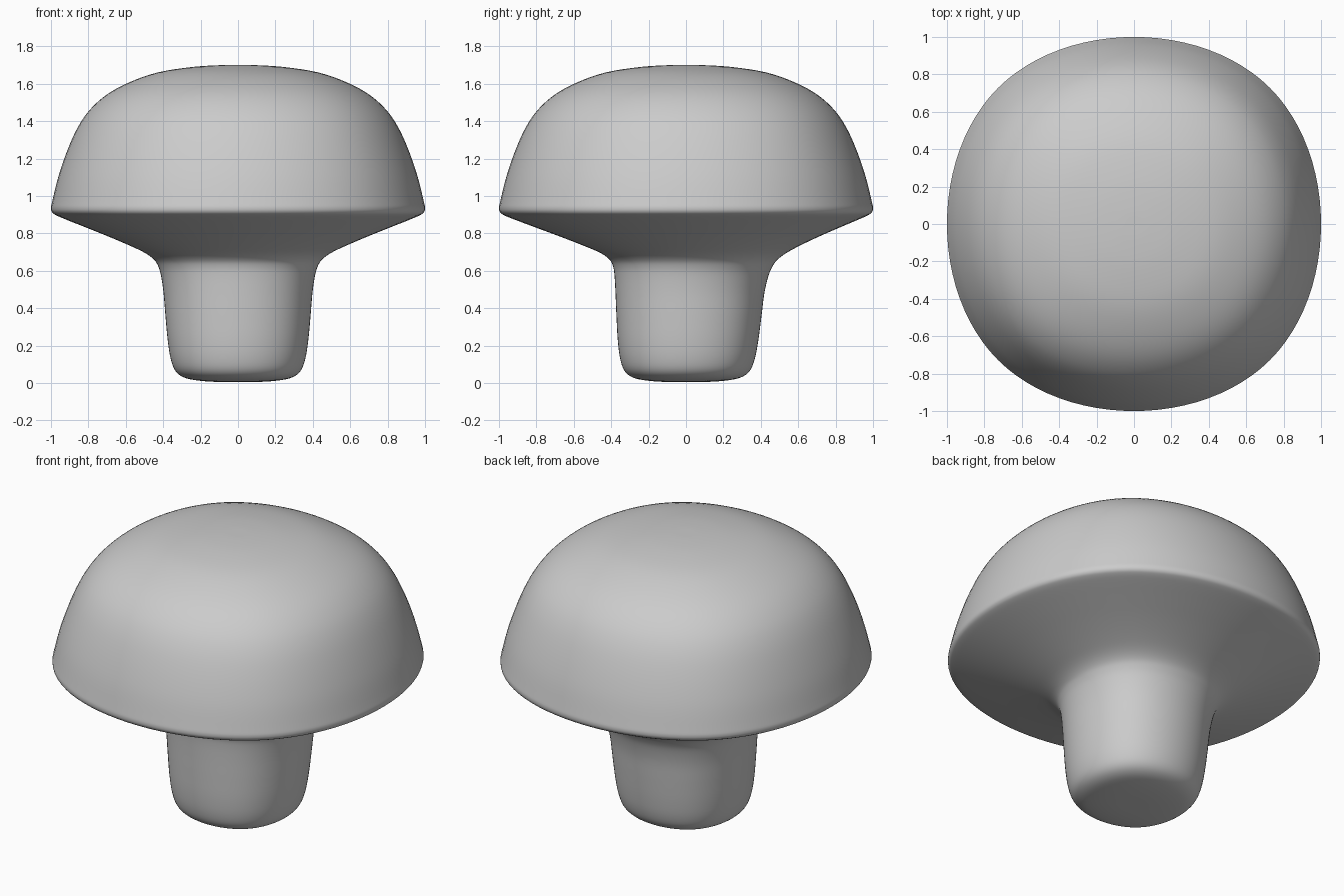
import bpy, bmesh
from mathutils import Vector

if "Cube" in bpy.data.objects:
    bpy.data.objects.remove(bpy.data.objects["Cube"])

# Profile: half-width, height, backward shift of the section
PROFILE = [
    (0.0, 0.005, 0.0), (0.12, 0.006, 0.0), (0.22, 0.014, 0.002), (0.29, 0.03, 0.004),
    (0.335, 0.065, 0.006), (0.36, 0.13, 0.008), (0.376, 0.23, 0.011),
    (0.388, 0.36, 0.016), (0.398, 0.48, 0.021), (0.411, 0.57, 0.029),
    (0.425, 0.62, 0.036), (0.447, 0.657, 0.04), (0.495, 0.694, 0.04), (0.58, 0.735, 0.03),
    (0.70, 0.786, 0.018), (0.83, 0.838, 0.008), (0.93, 0.878, 0.002),
    (0.975, 0.898, 0.0), (0.994, 0.913, 0.0), (1.0, 0.935, 0.0), (0.993, 0.972, 0.0),
    (0.96, 1.105, 0.0), (0.91, 1.25, 0.0), (0.855, 1.37, 0.0),
    (0.79, 1.463, 0.0), (0.70, 1.543, 0.0), (0.58, 1.608, 0.0), (0.43, 1.66, 0.0),
    (0.25, 1.689, 0.0), (0.10, 1.699, 0.0), (0.0, 1.70, 0.0),
]


def catmull(a, b, c, d, t):
    return 0.5 * (2 * b + (c - a) * t + (2 * a - 5 * b + 4 * c - d) * t * t
                  + (3 * b - a - 3 * c + d) * t ** 3)


def soft_square(per_side):
    """Closed cubic B-spline around a square, scaled to half-width 1."""
    corners = [Vector(c) for c in ((-1, -1), (1, -1), (1, 1), (-1, 1))]
    out = []
    for i in range(4):
        a, b, c, d = (corners[(i + k) % 4] for k in range(4))
        for j in range(per_side):
            t = j / per_side
            p = (a * (1 - t) ** 3 + b * (3 * t ** 3 - 6 * t * t + 4)
                 + c * (-3 * t ** 3 + 3 * t * t + 3 * t + 1) + d * t ** 3) / 6
            out.append(p * 48 / 44)
    return out


# Smooth the profile
pts = [Vector(p) for p in PROFILE]
ext = [Vector((-pts[1].x, pts[1].y, 0))] + pts + [Vector((-pts[-2].x, pts[-2].y, 0))]
fine = []
for i in range(len(pts) - 1):
    fine += [catmull(*ext[i:i + 4], s / 4) for s in range(4)]

# Loft soft-square sections from the stem base to the cap top
section = soft_square(24)
n = len(section)
bm = bmesh.new()
base = bm.verts.new((0, 0, pts[0].y))
top = bm.verts.new((0, 0, pts[-1].y))
rings = [[bm.verts.new((p.x * r, p.y * r + s, z)) for p in section] for r, z, s in fine[1:]]
for k in range(n):
    m = (k + 1) % n
    bm.faces.new((base, rings[0][m], rings[0][k]))
    bm.faces.new((top, rings[-1][k], rings[-1][m]))
    for lo, hi in zip(rings, rings[1:]):
        bm.faces.new((lo[k], lo[m], hi[m], hi[k]))
bmesh.ops.recalc_face_normals(bm, faces=bm.faces)
for f in bm.faces:
    f.smooth = True

mesh = bpy.data.meshes.new("mushroom")
bm.to_mesh(mesh)
bm.free()
bpy.context.collection.objects.link(bpy.data.objects.new("mushroom", mesh))
